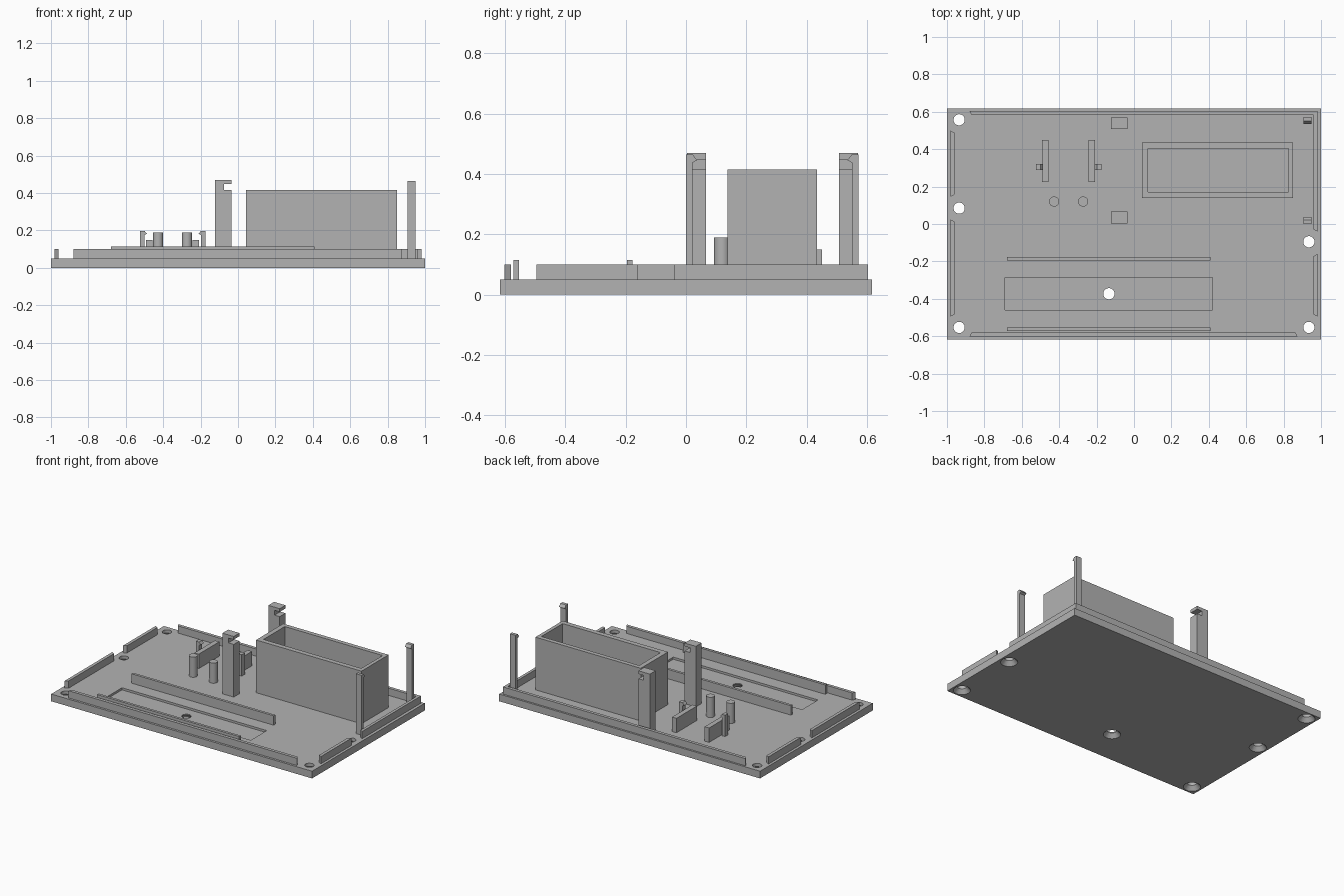
import bpy, bmesh, math
from mathutils import Vector

cube = bpy.data.objects.get("Cube")
if cube:
    bpy.data.objects.remove(cube)

grey = bpy.data.materials.new("plain grey")
grey.use_nodes = True
COLOUR = (0.45, 0.45, 0.45, 1)
grey.diffuse_color = COLOUR
grey.node_tree.nodes["Principled BSDF"].inputs["Base Color"].default_value = COLOUR

FLOOR, RIM = 0.05, 0.10


def finish(name, bm):
    bmesh.ops.recalc_face_normals(bm, faces=bm.faces)
    mesh = bpy.data.meshes.new(name)
    bm.to_mesh(mesh)
    bm.free()
    mesh.materials.append(grey)
    obj = bpy.data.objects.new(name, mesh)
    bpy.context.collection.objects.link(obj)
    return obj


def prism(name, points, axis, a, b):
    """Extrude a 2D outline along an axis from a to b."""
    place = {"x": lambda p: (a, p[0], p[1]),
             "y": lambda p: (p[0], a, p[1]),
             "z": lambda p: (p[0], p[1], a)}[axis]
    bm = bmesh.new()
    face = bm.faces.new([bm.verts.new(place(p)) for p in points])
    new = bmesh.ops.extrude_face_region(bm, geom=[face])["geom"]
    step = Vector([b - a if axis == k else 0 for k in "xyz"])
    bmesh.ops.translate(bm, vec=step,
                        verts=[v for v in new if isinstance(v, bmesh.types.BMVert)])
    return finish(name, bm)


def box(name, x0, x1, y0, y1, z0, z1):
    return prism(name, [(x0, y0), (x1, y0), (x1, y1), (x0, y1)], "z", z0, z1)


def cone(name, x, y, r0, r1, z0, z1):
    bm = bmesh.new()
    bmesh.ops.create_cone(bm, cap_ends=True, segments=32, radius1=r0, radius2=r1, depth=z1 - z0)
    bmesh.ops.translate(bm, vec=(x, y, (z0 + z1) / 2), verts=bm.verts)
    return finish(name, bm)


def cut(target, cutter):
    cutter.hide_render = True
    cutter.hide_viewport = True
    cutter.display_type = "WIRE"
    mod = target.modifiers.new(cutter.name, "BOOLEAN")
    mod.operation = "DIFFERENCE"
    mod.solver = "EXACT"
    mod.object = cutter


# Base plate with countersunk screw holes and a shallow tray recess
plate = box("base_plate", -1, 1, -0.617, 0.617, 0, FLOOR)
cut(plate, box("recess_cutter", -0.69, 0.42, -0.46, -0.285, 0.035, 0.08))
for x, y in [(-0.935, 0.557), (-0.935, 0.085), (-0.935, -0.553),
             (0.935, -0.095), (0.935, -0.553), (-0.134, -0.373)]:
    cut(plate, cone("hole_cutter", x, y, 0.03, 0.03, -0.02, 0.08))
    cut(plate, cone("countersink_cutter", x, y, 0.058, 0.03, -0.005, 0.028))

# Locating rims, longer on the outside edge
S = 0.012
prism("front_rim", [(-0.88, -0.602), (0.875, -0.602), (0.875 - S, -0.58), (-0.88 + S, -0.58)],
      "z", FLOOR, RIM)
prism("back_rim", [(-0.88, 0.604), (0.98, 0.604), (0.98, -0.04), (0.96, -0.04 + S),
                   (0.96, 0.582), (-0.88 + S, 0.582)], "z", FLOOR, RIM)
for name, side, y0, y1 in [("right_rim_back", -1, 0.145, 0.5), ("right_rim_front", -1, -0.495, 0.025),
                           ("left_rim_front", 1, -0.495, -0.16)]:
    prism(name, [(side * 0.982, y0), (side * 0.982, y1), (side * 0.96, y1 - S),
                 (side * 0.96, y0 + S)], "z", FLOOR, RIM)

# Guide rails either side of the tray
for name, y in [("back_rail", -0.195), ("front_rail", -0.572)]:
    box(name, -0.68, 0.41, y, y + 0.018, FLOOR, 0.115)

# Open-topped compartment
compartment = box("compartment", 0.042, 0.85, 0.138, 0.435, FLOOR, 0.415)
cut(compartment, box("compartment_cutter", 0.075, 0.825, 0.172, 0.405, FLOOR + 0.001, 0.5))

# Tall notched holders
HOLDER = [(-0.122, FLOOR), (-0.035, FLOOR), (-0.035, 0.415), (-0.075, 0.415),
          (-0.075, 0.448), (-0.035, 0.448), (-0.035, 0.47), (-0.122, 0.47)]
for name, y in [("front_holder", 0.003), ("back_holder", 0.507)]:
    prism(name, HOLDER, "y", y, y + 0.063)

# Slim snap posts whose hooks face each other
HOOK = [(0, 0), (0.022, 0), (0.022, 0.388), (0.037, 0.396), (0.022, 0.415), (0, 0.415)]
for name, y, d in [("front_snap_post", 0.0, 1), ("back_snap_post", 0.572, -1)]:
    prism(name, [(y + d * u, FLOOR + v) for u, v in HOOK], "x", 0.905, 0.948)

# Small board mount: support walls, snap clips and pins
CLIP = [(0, 0), (0.025, 0), (0.025, 0.125), (0.038, 0.132), (0.025, 0.148), (0, 0.148)]
for side, wall_x, clip_x, d in [("right", -0.492, -0.525, 1), ("left", -0.242, -0.173, -1)]:
    box(side + "_support_wall", wall_x, wall_x + 0.034, 0.225, 0.45, FLOOR, 0.15)
    prism(side + "_board_clip", [(clip_x + d * u, FLOOR + v) for u, v in CLIP],
          "y", 0.288, 0.322)
for side, x in [("right", -0.427), ("left", -0.272)]:
    pin = cone(side + "_pin", x, 0.12, 0.027, 0.027, FLOOR, 0.19)
    for p in pin.data.polygons:
        p.use_smooth = len(p.vertices) == 4
